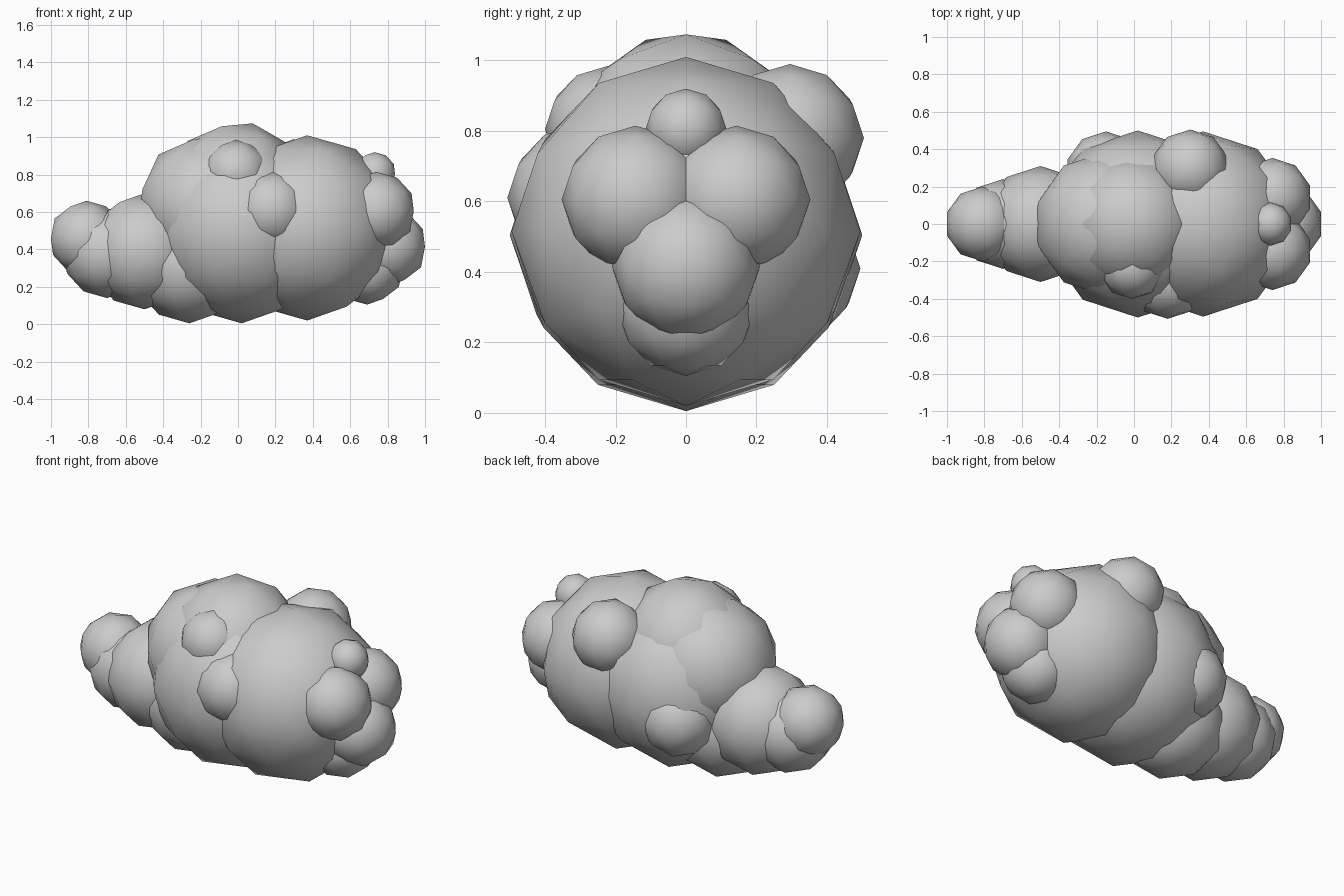
import bpy, math

if "Cube" in bpy.data.objects:
    bpy.data.objects.remove(bpy.data.objects["Cube"])


def puff(name, x, y, z, r, tilt=0.0):
    """One smooth-shaded low-poly ball of the cluster."""
    bpy.ops.mesh.primitive_ico_sphere_add(
        subdivisions=2, radius=r, location=(x, y, z),
        rotation=(0, math.radians(tilt), 0))
    ob = bpy.context.object
    ob.name = name
    bpy.ops.object.shade_smooth()
    return ob


# main body
puff("body_front", 0.37, 0, 0.515, 0.495)
puff("body_middle", 0.02, 0, 0.505, 0.50)
puff("body_rear_low", -0.26, 0, 0.315, 0.31)

# tilted humps on top
puff("top_hump", -0.011, 0, 0.715, 0.37, 14)
puff("rear_hump", -0.156, 0, 0.632, 0.385, 14)

# tapering tail
puff("tail_base", -0.50, 0, 0.39, 0.31)
puff("tail_middle", -0.70, 0, 0.38, 0.24)
puff("tail_tip", -0.81, 0, 0.46, 0.20)

# cluster at the right end
for side, label in ((1, "back"), (-1, "front")):
    puff("end_cheek_" + label, 0.74, 0.143 * side, 0.605, 0.21)
puff("end_nose", 0.80, 0, 0.415, 0.21)
puff("end_chin", 0.69, 0, 0.305, 0.20)
puff("end_brow", 0.73, 0, 0.805, 0.115)

# side bumps
puff("front_upper_bump", -0.01, -0.22, 0.805, 0.18)
puff("front_side_bump", 0.18, -0.297, 0.61, 0.21)
puff("back_upper_bump", 0.30, 0.295, 0.78, 0.21)
puff("back_lower_bump", -0.15, 0.28, 0.41, 0.215)
